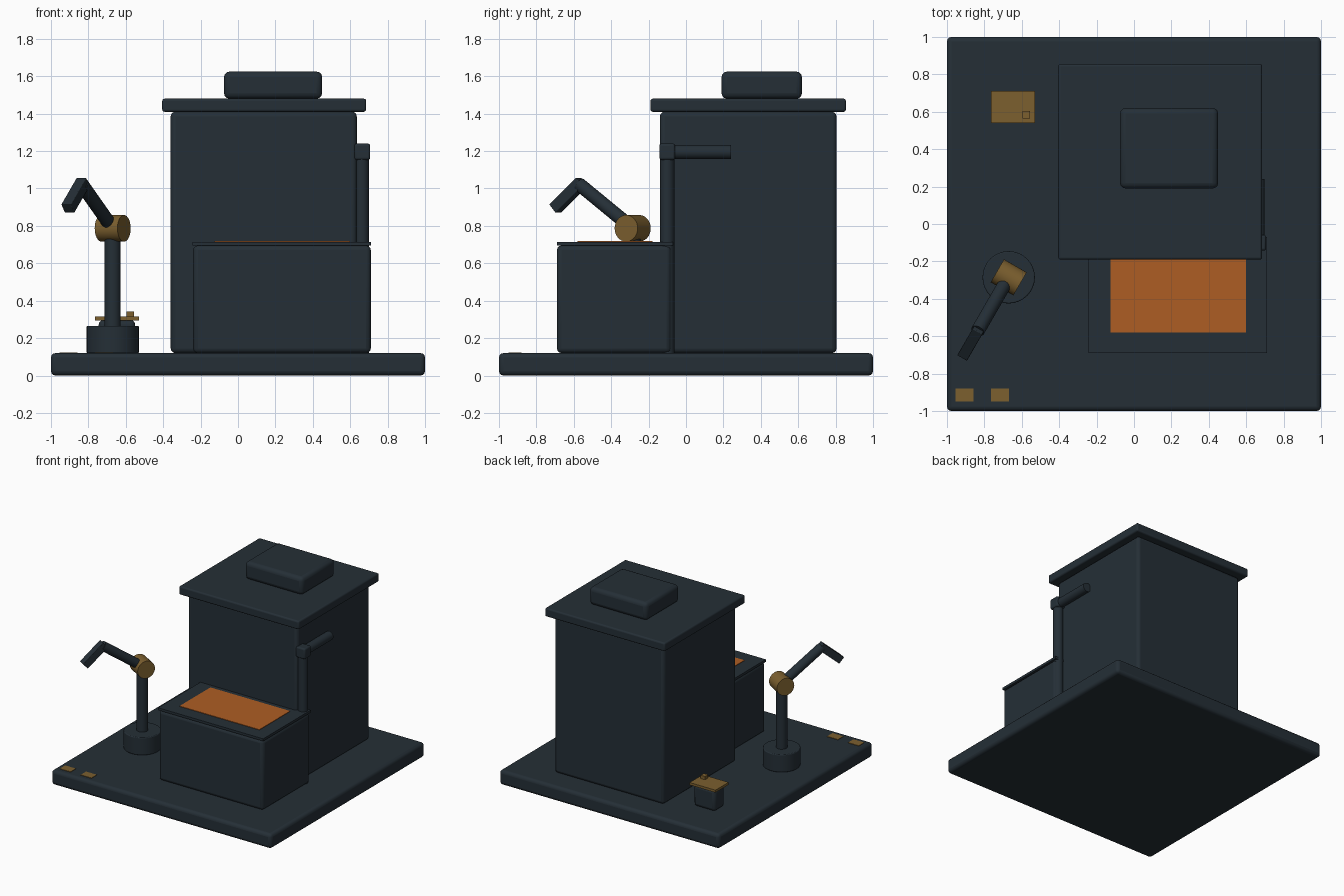
import bpy
import math
from mathutils import Vector, Matrix

cube = bpy.data.objects.get("Cube")
if cube:
    bpy.data.objects.remove(cube, do_unlink=True)


def material(name, rgb):
    mat = bpy.data.materials.new(name)
    mat.use_nodes = True
    colour = (*rgb, 1)
    mat.diffuse_color = colour
    mat.node_tree.nodes["Principled BSDF"].inputs["Base Color"].default_value = colour
    return mat


SLATE = material("dark_slate", (0.018, 0.028, 0.037))
BRASS = material("aged_brass", (0.2, 0.115, 0.028))
ORANGE = material("burnt_orange", (0.42, 0.11, 0.017))


def finish(obj, name, mat, bevel=0.0):
    obj.name = name
    obj.data.materials.append(mat)
    if bevel:
        mod = obj.modifiers.new("rounded_edges", "BEVEL")
        mod.width = bevel
        mod.segments = 3
        mod.limit_method = "ANGLE"
    bpy.ops.object.shade_smooth_by_angle(angle=math.radians(35))
    return obj


def box(name, x, y, z, mat=SLATE, bevel=0.0):
    """Box from its (low, high) limits on each axis."""
    lo, hi = Vector((x[0], y[0], z[0])), Vector((x[1], y[1], z[1]))
    bpy.ops.mesh.primitive_cube_add(size=1, location=(lo + hi) / 2)
    obj = bpy.context.object
    obj.data.transform(Matrix.Diagonal((*(hi - lo), 1)))
    return finish(obj, name, mat, bevel)


def rod(name, start, end, radius, mat=SLATE, bevel=0.0):
    """Cylinder between two points."""
    a, b = Vector(start), Vector(end)
    bpy.ops.mesh.primitive_cylinder_add(vertices=32, radius=radius,
                                        depth=(b - a).length, location=(a + b) / 2)
    obj = bpy.context.object
    obj.rotation_euler = (b - a).to_track_quat("Z", "Y").to_euler()
    return finish(obj, name, mat, bevel)


def beam(name, start, end, width, side, mat=SLATE, bevel=0.0):
    """Square bar between two points, with one face turned to side."""
    a, b = Vector(start), Vector(end)
    up = (b - a).normalized()
    turn = Matrix((side, up.cross(side), up)).transposed()
    bpy.ops.mesh.primitive_cube_add(size=1, location=(a + b) / 2)
    obj = bpy.context.object
    obj.data.transform(Matrix.Diagonal((width, width, (b - a).length, 1)))
    obj.rotation_euler = turn.to_euler()
    return finish(obj, name, mat, bevel)


GROUND = 0.12

# Base slab and main housing with its roof
box("base_slab", (-1, 1), (-1, 1), (0, GROUND), bevel=0.025)
box("housing", (-0.36, 0.635), (-0.14, 0.805), (GROUND, 1.41), bevel=0.025)
box("roof", (-0.405, 0.685), (-0.19, 0.855), (1.41, 1.48), bevel=0.012)
box("roof_unit", (-0.075, 0.45), (0.19, 0.62), (1.48, 1.625), bevel=0.03)

# Front tank, lid and glowing panel
box("front_tank", (-0.24, 0.71), (-0.69, -0.08), (GROUND, 0.695), bevel=0.025)
box("tank_lid", (-0.243, 0.712), (-0.69, -0.07), (0.695, 0.715))
box("tank_panel", (-0.125, 0.6), (-0.58, -0.18), (0.715, 0.719), ORANGE)

# Side pipe
px, py, pz = 0.662, -0.1, 1.195
rod("pipe_upright", (px, py, GROUND), (px, py, pz), 0.038)
box("pipe_elbow", (px - 0.04, px + 0.045), (py - 0.042, py + 0.042),
    (pz - 0.042, pz + 0.045), bevel=0.012)
rod("pipe_outlet", (px, py, pz), (px, 0.24, pz), 0.037)

# Jointed arm
foot = Vector((-0.67, -0.285, GROUND))
reach = Vector((-0.5, -0.866, 0)).normalized()
side = Vector((-reach.y, reach.x, 0))
joint = foot + Vector((0, 0, 0.667))
elbow = joint + reach * 0.33 + Vector((0, 0, 0.235))
tip = elbow + reach * 0.15 + Vector((0, 0, -0.13))
rod("arm_foot", foot, foot + Vector((0, 0, 0.145)), 0.14, bevel=0.006)
rod("arm_post", foot, joint, 0.043)
rod("arm_joint", joint - side * 0.07, joint + side * 0.07, 0.071, BRASS)
rod("upper_arm", joint + (elbow - joint) * 0.08, elbow, 0.037)
beam("forearm", elbow + (elbow - tip) * 0.1, tip, 0.06, side, bevel=0.004)

# Small rear crate with brass lid and knob
box("crate", (-0.745, -0.55), (0.56, 0.69), (GROUND, 0.297), bevel=0.025)
box("crate_lid", (-0.765, -0.53), (0.54, 0.71), (0.295, 0.315), BRASS)
box("crate_knob", (-0.597, -0.557), (0.565, 0.605), (0.315, 0.342), BRASS)

# Floor plates at the front corner
for label, x in (("outer", -0.955), ("inner", -0.765)):
    box(label + "_floor_plate", (x, x + 0.098), (-0.95, -0.88),
        (GROUND, GROUND + 0.004), BRASS)
